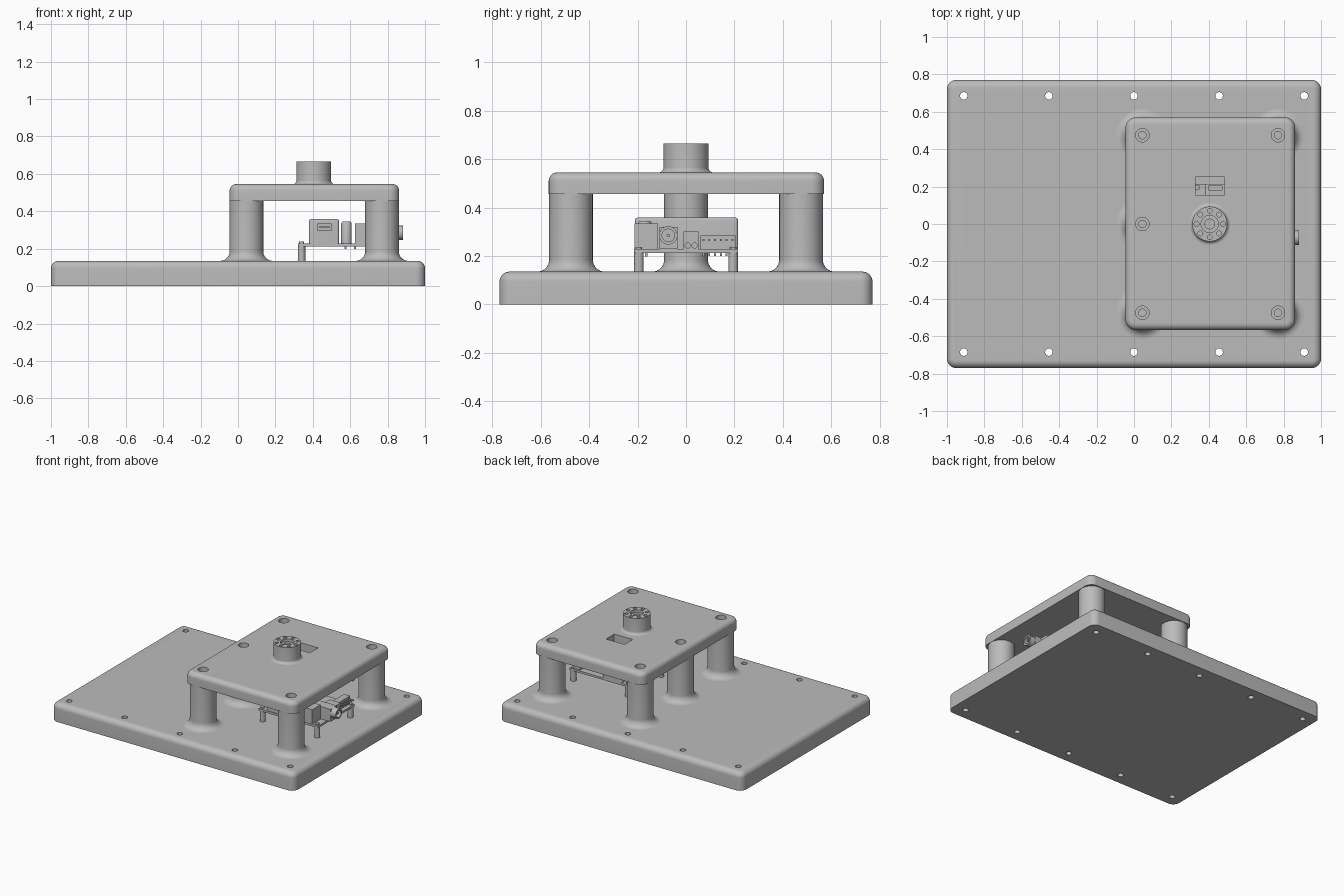
import bpy, bmesh
from math import pi, sin, cos, radians
from mathutils import Matrix, Vector

cube = bpy.data.objects.get("Cube")
if cube:
    bpy.data.objects.remove(cube, do_unlink=True)

grey = bpy.data.materials.new("plain grey")
grey.use_nodes = True
colour = (0.5, 0.5, 0.5, 1)
grey.diffuse_color = colour
grey.node_tree.nodes["Principled BSDF"].inputs["Base Color"].default_value = colour


def finish(bm, name):
    bmesh.ops.recalc_face_normals(bm, faces=bm.faces)
    mesh = bpy.data.meshes.new(name)
    bm.to_mesh(mesh)
    bm.free()
    mesh.materials.append(grey)
    obj = bpy.data.objects.new(name, mesh)
    bpy.context.collection.objects.link(obj)
    return obj


def activate(obj):
    bpy.ops.object.select_all(action='DESELECT')
    obj.select_set(True)
    bpy.context.view_layer.objects.active = obj


def smooth(obj):
    activate(obj)
    bpy.ops.object.shade_smooth_by_angle(angle=radians(35))
    return obj


def bridge(bm, rings):
    for a, b in zip(rings, rings[1:]):
        n = len(a)
        for i in range(n):
            bm.faces.new((a[i], a[(i + 1) % n], b[(i + 1) % n], b[i]))
    bm.faces.new(rings[0])
    bm.faces.new(rings[-1])


def slab(name, x0, x1, y0, y1, z0, z1, corner, edge, steps=8):
    """Rounded rectangle plate with a rounded top edge."""
    bm = bmesh.new()
    levels = [(0, z0)]
    for k in range(steps + 1):
        t = pi / 2 * k / steps
        levels.append((edge * (1 - cos(t)), z1 - edge + edge * sin(t)))
    rings = []
    for inset, z in levels:
        ring = []
        centres = ((x1 - corner, y1 - corner), (x0 + corner, y1 - corner),
                   (x0 + corner, y0 + corner), (x1 - corner, y0 + corner))
        for q, (cx, cy) in enumerate(centres):
            for k in range(steps + 1):
                a = pi / 2 * (q + k / steps)
                r = corner - inset
                ring.append(bm.verts.new((cx + r * cos(a), cy + r * sin(a), z)))
        rings.append(ring)
    bridge(bm, rings)
    return finish(bm, name)


def lathe(name, profile, x, y, sides=48, z=0, along_x=False):
    """Spin a (radius, height) profile about an upright or sideways axis."""
    bm = bmesh.new()
    rings = [[bm.verts.new((r * cos(2 * pi * i / sides), r * sin(2 * pi * i / sides), h))
              for i in range(sides)] for r, h in profile]
    bridge(bm, rings)
    if along_x:
        bm.transform(Matrix.Rotation(pi / 2, 4, 'Y'))
    bm.transform(Matrix.Translation((x, y, z)))
    return finish(bm, name)


def box(name, x0, x1, y0, y1, z0, z1):
    bm = bmesh.new()
    bmesh.ops.create_cube(bm, size=1)
    bm.transform(Matrix.Translation(((x0 + x1) / 2, (y0 + y1) / 2, (z0 + z1) / 2))
                 @ Matrix.Diagonal(Vector((x1 - x0, y1 - y0, z1 - z0, 1))))
    return finish(bm, name)


def cut(obj, cutters):
    for c in cutters:
        c.hide_render = True
        mod = obj.modifiers.new("cut", 'BOOLEAN')
        mod.operation, mod.solver, mod.object = 'DIFFERENCE', 'EXACT', c
        activate(obj)
        bpy.ops.object.modifier_apply(modifier=mod.name)
        bpy.data.objects.remove(c, do_unlink=True)
    return smooth(obj)


def flare(radius, fillet, z):
    """Concave fillet profile rising from height z."""
    return [(radius + fillet * (1 - sin(t)), z + fillet * (1 - cos(t)))
            for t in (pi / 2 * k / 8 for k in range(9))]


BASE, LOW, HIGH = 0.135, 0.455, 0.545

# Base plate with mounting holes
base = slab("base_plate", -1, 1, -0.77, 0.77, 0, BASE, 0.05, 0.04)
cut(base, [lathe("hole_cutter", [(0.02, -0.1), (0.02, 0.3)], 0.455 * i, s * 0.685, 24)
           for i in range(-2, 3) for s in (-1, 1)])

# Upper plate with counterbored screw holes and a window
posts = [(0.045, -0.475), (0.045, 0), (0.045, 0.475), (0.77, -0.475), (0.77, 0.475)]
plate = slab("upper_plate", -0.045, 0.862, -0.567, 0.57, LOW, HIGH, 0.055, 0.035)
cutters = [box("window_cutter", 0.33, 0.483, 0.155, 0.252, 0.4, 0.6)]
for x, y in posts:
    cutters.append(lathe("screw_cutter", [(0.02, 0.4), (0.02, 0.51), (0.036, 0.51), (0.036, 0.6)], x, y, 32))
cut(plate, cutters)

# Support posts flared at the foot
for x, y in posts:
    smooth(lathe("support_post", flare(0.09, 0.05, BASE)[::1] + [(0.09, LOW)], x, y))

# Hub with stepped bore and a ring of bolt holes
top = 0.665
hub = lathe("hub", flare(0.093, 0.02, HIGH) + [(0.093, top), (0.046, top), (0.046, top - 0.02),
            (0.026, top - 0.02), (0.026, HIGH + 0.02)], 0.405, 0)
cut(hub, [lathe("bolt_cutter", [(0.013, 0.6), (0.013, 0.7)],
                0.405 + 0.071 * cos(i * pi / 4), 0.071 * sin(i * pi / 4), 20) for i in range(8)])

# Circuit board on four standoffs
DECK = 0.228
box("circuit_board", 0.32, 0.81, -0.215, 0.215, 0.213, DECK)
for x in (0.34, 0.79):
    for y in (-0.195, 0.195):
        smooth(lathe("standoff", [(0.02, BASE - 0.01), (0.02, 0.213)], x, y, 16))
        smooth(lathe("standoff_screw", [(0.014, DECK), (0.014, DECK + 0.01)], x, y, 16))

# Long cased module across the board, with a port at the front
module = slab("cased_module", 0.38, 0.54, -0.21, 0.215, DECK, 0.358, 0.012, 0.01, 4)
cut(module, [box("port_cutter", 0.425, 0.5, -0.3, -0.18, 0.298, 0.332),
             box("slot_cutter", 0.40, 0.47, 0.18, 0.205, 0.34, 0.4)])
box("port_tongue", 0.435, 0.49, -0.205, -0.18, 0.31, 0.32)

# Capacitor, square connector and power jack
smooth(lathe("capacitor", [(0.028, DECK), (0.028, 0.335), (0.022, 0.345)], 0.58, -0.17, 24))
box("square_connector", 0.625, 0.76, -0.212, -0.115, DECK, 0.335)
box("power_jack_body", 0.68, 0.84, -0.11, -0.035, DECK, 0.32)
smooth(lathe("power_jack_barrel", [(0.038, 0), (0.038, 0.06), (0.026, 0.06), (0.026, 0.01)],
             0.822, -0.073, 32, z=0.285, along_x=True))
smooth(lathe("power_jack_pin", [(0.007, 0), (0.007, 0.05)], 0.825, -0.073, 12, z=0.285, along_x=True))

# Terminal block with two round openings
block = box("terminal_block", 0.72, 0.81, -0.01, 0.052, DECK, 0.30)
cut(block, [lathe("opening_cutter", [(0.011, 0), (0.011, 0.05)], 0.79, y, 16, z=0.243, along_x=True)
            for y in (0.007, 0.036)])

# Pin header and solder tails
box("pin_header", 0.73, 0.78, 0.06, 0.205, DECK, 0.285)
for i in range(6):
    y = 0.072 + 0.024 * i
    box("header_pin", 0.75, 0.82, y - 0.004, y + 0.004, 0.262, 0.27)
    box("solder_tail", 0.75, 0.757, y - 0.004, y + 0.004, 0.2, 0.214)
for x in (0.575, 0.625, 0.7):
    box("solder_tail", x - 0.005, x + 0.005, -0.17, -0.16, 0.198, 0.214)
